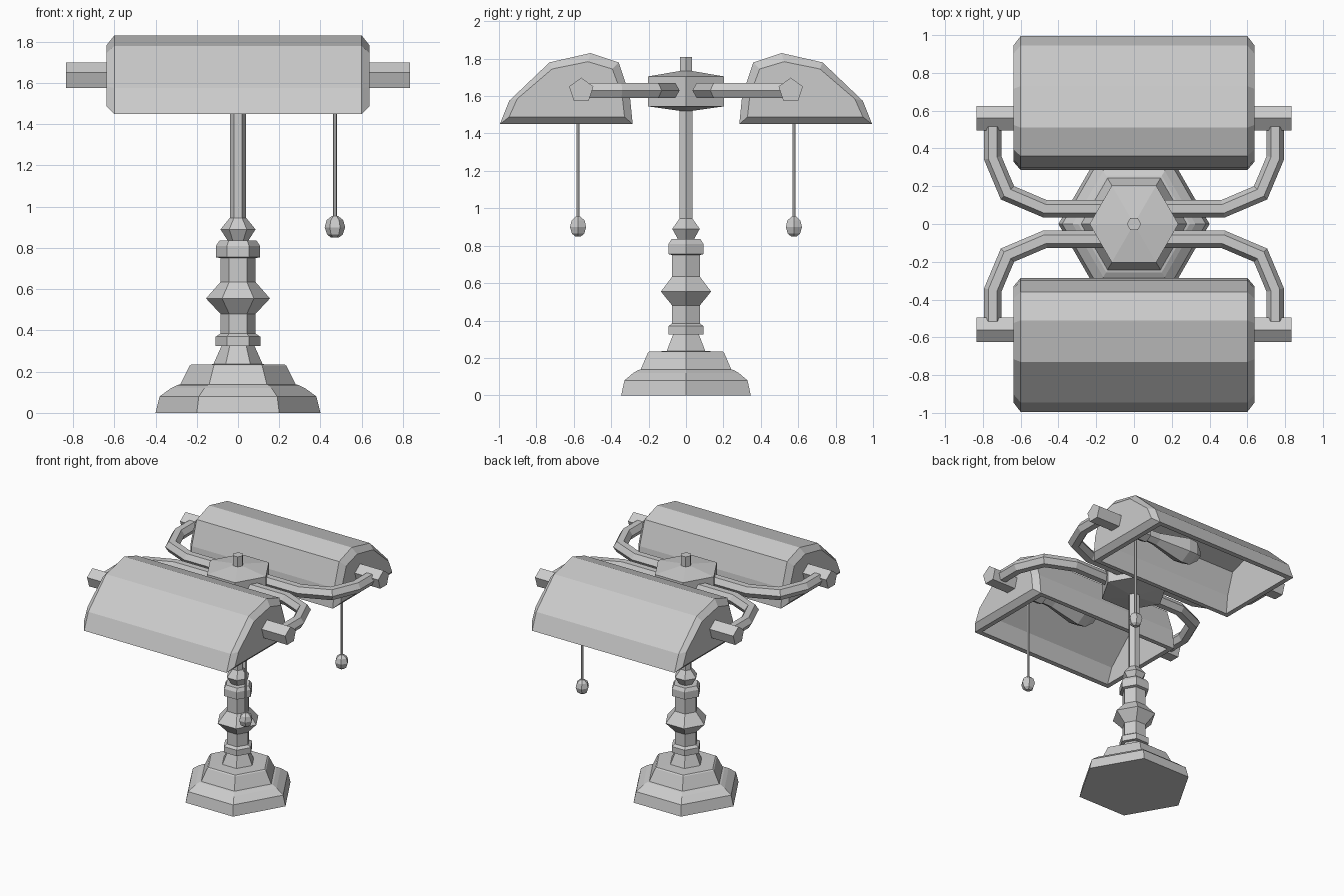
import bpy
import bmesh
from math import cos, sin, pi
from mathutils import Vector

old = bpy.data.objects.get("Cube")
if old:
    bpy.data.objects.remove(old, do_unlink=True)

grey = bpy.data.materials.new("plain_grey")
grey.use_nodes = True
GREY = (0.6, 0.6, 0.6, 1)
grey.diffuse_color = GREY
grey.node_tree.nodes["Principled BSDF"].inputs["Base Color"].default_value = GREY


def finish(name, bm):
    """Turn a bmesh into a flat-shaded grey object."""
    bmesh.ops.recalc_face_normals(bm, faces=bm.faces[:])
    mesh = bpy.data.meshes.new(name)
    bm.to_mesh(mesh)
    bm.free()
    mesh.materials.append(grey)
    obj = bpy.data.objects.new(name, mesh)
    bpy.context.collection.objects.link(obj)
    return obj


def loft(bm, rings, skip=None):
    """Skin a row of closed rings with end caps; skip leaves one strip of the middle span open."""
    loops = [[bm.verts.new(p) for p in ring] for ring in rings]
    middle = len(loops) // 2 - 1
    for row, (a, b) in enumerate(zip(loops, loops[1:])):
        for i in range(len(a)):
            j = (i + 1) % len(a)
            if not (i == skip and row == middle):
                bm.faces.new((a[i], a[j], b[j], b[i]))
    bm.faces.new(loops[0])
    bm.faces.new(loops[-1])
    return loops


def lathe(name, profile, sides=6, centre=(0, 0, 0), along_x=False):
    """Turn (radius, distance) points about z, or about x with a corner on top."""
    rings = []
    for r, d in profile:
        ring = []
        for k in range(sides):
            a = 2 * pi * k / sides
            p = (d, r * sin(a), r * cos(a)) if along_x else (r * cos(a), r * sin(a), d)
            ring.append(Vector(centre) + Vector(p))
        rings.append(ring)
    bm = bmesh.new()
    loft(bm, rings)
    return finish(name, bm)


def sweep(name, path, r):
    """Hexagonal tube with mitred corners along a level path."""
    pts = [Vector(p) for p in path]
    rings = []
    for i, p in enumerate(pts):
        d0 = (p - pts[max(i - 1, 0)]).normalized()
        d1 = (pts[min(i + 1, len(pts) - 1)] - p).normalized()
        t = (d0 + d1).normalized()
        side = Vector((-t.y, t.x, 0)) / max(t.dot(d0), t.dot(d1))
        rings.append([p + side * (r * cos(k * pi / 3)) + Vector((0, 0, r * sin(k * pi / 3)))
                      for k in range(6)])
    bm = bmesh.new()
    loft(bm, rings)
    return finish(name, bm)


# Stepped base and turned column
lathe("base", [(.40, 0), (.38, .08), (.325, .12), (.295, .135), (.28, .138),
               (.235, .228), (.225, .235), (.11, .236)])
lathe("column", [(.12, .235), (.08, .325), (.108, .325), (.108, .37), (.085, .385),
                 (.085, .48), (.155, .555), (.085, .635), (.085, .75), (.107, .755),
                 (.107, .81), (.09, .835), (.05, .835), (.085, .89), (.04, .945), (.04, 1.55)])
lathe("hub", [(.03, 1.52), (.235, 1.545), (.235, 1.705), (.03, 1.735)])
lathe("finial", [(.038, 1.72), (.038, 1.81)])

# Shade cross-section, from the outer lip over the crest to the inner lip
SHADE = [(.995, 1.45), (.945, 1.575), (.73, 1.78), (.51, 1.83),
         (.36, 1.78), (.30, 1.6), (.285, 1.45)]
MID_Y, MID_Z, LIP = .62, 1.62, 1.45
AXLE_Y, AXLE_Z = .56, 1.63


def section(x, sy, fy=1, fz=1, base=MID_Z):
    return [Vector((x, sy * (MID_Y + (y - MID_Y) * fy), base + (z - base) * fz))
            for y, z in SHADE]


def shade(name, sy):
    """Hollow hood with chamfered ends and a flat rim around the open bottom."""
    lip = len(SHADE) - 1
    bm = bmesh.new()
    outer = loft(bm, [section(-.637, sy, .87, .78), section(-.60, sy),
                      section(.60, sy), section(.637, sy, .87, .78)], skip=lip)
    inner = loft(bm, [section(-.565, sy, .9, .91, LIP),
                      section(.565, sy, .9, .91, LIP)], skip=lip)
    o = [outer[1][0], outer[1][lip], outer[2][lip], outer[2][0]]
    n = [inner[0][0], inner[0][lip], inner[1][lip], inner[1][0]]
    for i in range(4):
        j = (i + 1) % 4
        bm.faces.new((o[i], o[j], n[j], n[i]))
    finish(name, bm)


for sy, end in ((-1, "front"), (1, "back")):
    shade(end + "_shade", sy)
    axle = (0, sy * AXLE_Y, AXLE_Z)

    # Bulb lying in the hood, with its socket on the left end
    lathe(end + "_bulb_socket", [(.06, .60), (.06, .36)], 6, axle, True)
    lathe(end + "_bulb", [(.045, .37), (.05, .27), (.10, .04), (.095, -.03), (.04, -.10)],
          6, axle, True)

    # Pull cord and its knob
    cord = (.47, sy * .577, 0)
    lathe(end + "_pull_cord", [(.01, .93), (.01, 1.62)], 6, cord)
    lathe(end + "_pull_knob", [(.018, .85), (.038, .865), (.05, .90), (.04, .935), (.015, .955)],
          6, cord)

    # Curved arms from the hub to the shade pivots
    for sx, hand in ((-1, "right"), (1, "left")):
        lathe(f"{end}_{hand}_pivot", [(.068, sx * .62), (.068, sx * .835)], 5, axle, True)
        path = [(.15, .08), (.47, .08), (.67, .165), (.748, .35), (.748, .515)]
        sweep(f"{end}_{hand}_arm", [(sx * x, sy * y, AXLE_Z) for x, y in path], .046)
